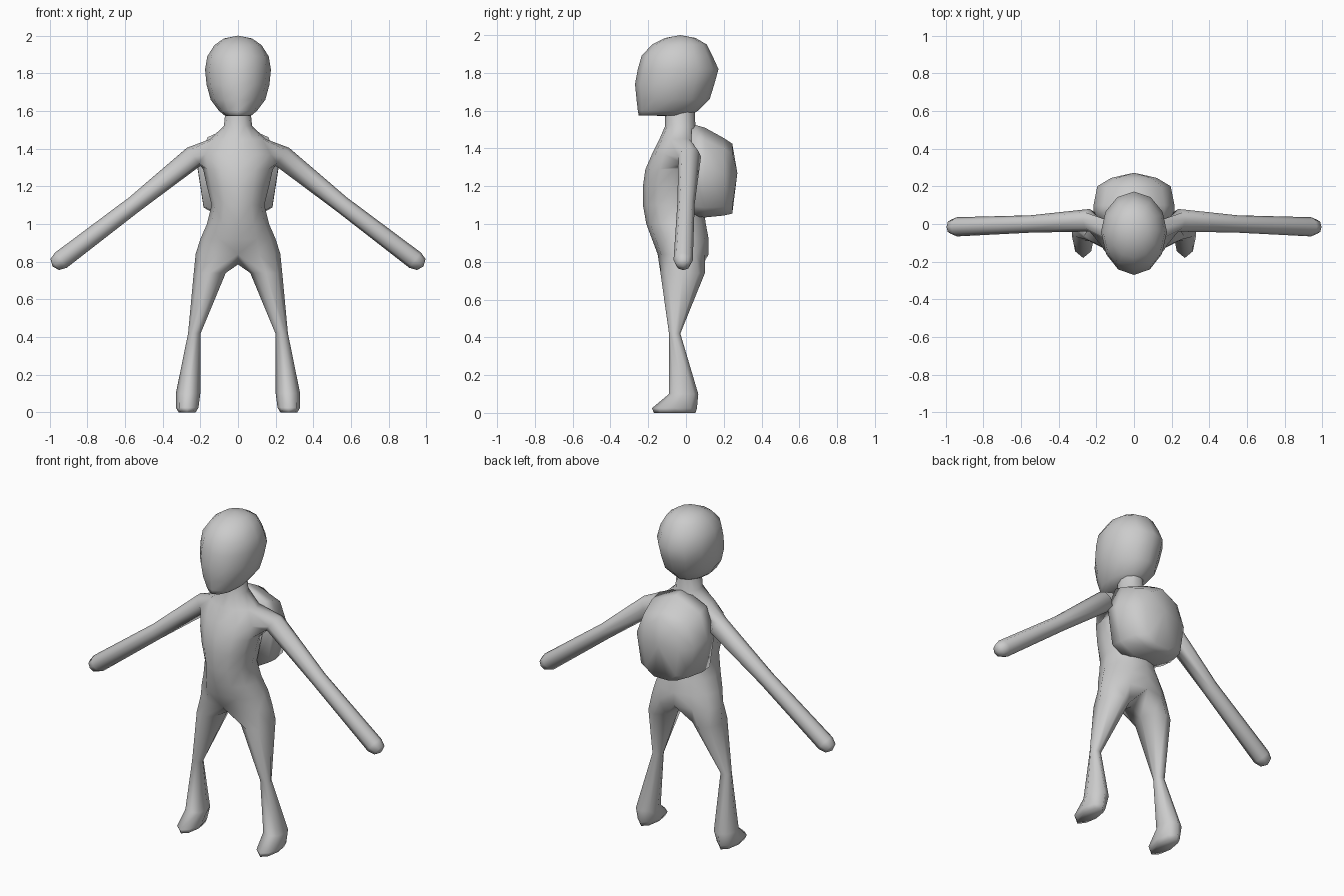
import bpy, bmesh, math
from mathutils import Vector

if "Cube" in bpy.data.objects:
    bpy.data.objects.remove(bpy.data.objects["Cube"])

grey = bpy.data.materials.new("plain grey")
grey.diffuse_color = (0.6, 0.6, 0.6, 1)
grey.use_nodes = True
grey.node_tree.nodes["Principled BSDF"].inputs["Base Color"].default_value = grey.diffuse_color


def finish(bm, name):
    bmesh.ops.remove_doubles(bm, verts=bm.verts, dist=0.0005)
    bmesh.ops.recalc_face_normals(bm, faces=bm.faces)
    me = bpy.data.meshes.new(name)
    bm.to_mesh(me)
    bm.free()
    me.materials.append(grey)
    for p in me.polygons:
        p.use_smooth = True
    ob = bpy.data.objects.new(name, me)
    bpy.context.collection.objects.link(ob)
    return ob


def ring(bm, c, u, v, angles):
    """Ellipse of vertices about c, spanned by vectors u and v."""
    c, u, v = Vector(c), Vector(u), Vector(v)
    return [bm.verts.new(c + u * math.cos(math.radians(a)) + v * math.sin(math.radians(a)))
            for a in angles]


def bridge(bm, a, b, closed=True):
    n = len(a)
    for i in range(n if closed else n - 1):
        j = (i + 1) % n
        bm.faces.new((a[i], a[j], b[j], b[i]))


def fan(bm, loop, tip):
    t = bm.verts.new(tip)
    for i in range(len(loop)):
        bm.faces.new((loop[i], loop[(i + 1) % len(loop)], t))


# Body: half torso, one arm and one leg, mirrored across x = 0
bm = bmesh.new()
torso = [  # height, front y, back y, half width
    (0.84, -0.15, 0.12, 0.225), (0.92, -0.18, 0.12, 0.20), (1.0, -0.21, 0.105, 0.165),
    (1.1, -0.228, 0.09, 0.14), (1.2, -0.228, 0.09, 0.165), (1.29, -0.215, 0.09, 0.185),
    (1.37, -0.18, 0.08, 0.20), (1.45, -0.14, 0.07, 0.15), (1.52, -0.11, 0.05, 0.075),
    (1.62, -0.11, 0.045, 0.065)]
rows = []
for z, yf, yb, rx in torso:
    r = ring(bm, (0, (yf + yb) / 2, z), (rx, 0, 0), (0, (yb - yf) / 2, 0),
             [-90 + 30 * j for j in range(7)])
    r[0].co.x = r[6].co.x = 0
    rows.append(r)
for i in range(len(rows) - 1):
    for j in range(6):
        if i in (5, 6) and j in (2, 3):   # shoulder opening
            continue
        bm.faces.new((rows[i][j], rows[i][j + 1], rows[i + 1][j + 1], rows[i + 1][j]))

# Arm grows out of the shoulder opening
a, b, c = rows[5:8]
loop = [a[2], a[3], a[4], b[4], c[4], c[3], c[2], b[2]]
up = Vector((0.61, 0, 0.79))
for pos, r in (((0.235, 0.02, 1.357), 0.06), ((0.55, 0.0, 1.105), 0.046),
               ((0.94, -0.015, 0.808), 0.051), ((0.973, -0.015, 0.785), 0.037)):
    nxt = ring(bm, pos, (0, r, 0), up * r, [225 + 45 * j for j in range(8)])
    bridge(bm, loop, nxt)
    loop = nxt
fan(bm, loop, (0.985, -0.015, 0.775))

# Leg and foot grow out of the half pelvis plus a crotch point
loop = rows[0] + [bm.verts.new((0, -0.02, 0.785))]
for z, x0, x1, yf, yb in ((0.74, 0.065, 0.235, -0.135, 0.10), (0.42, 0.198, 0.265, -0.09, -0.03),
                          (0.10, 0.20, 0.33, -0.09, 0.065), (0.025, 0.21, 0.33, -0.18, 0.058),
                          (0.0, 0.225, 0.315, -0.17, 0.05)):
    nxt = ring(bm, ((x0 + x1) / 2, (yf + yb) / 2, z), ((x1 - x0) / 2, 0, 0),
               (0, (yb - yf) / 2, 0), [-135 + 45 * j for j in range(8)])
    bridge(bm, loop, nxt)
    loop = nxt
bm.faces.new(loop)

geom = bmesh.ops.duplicate(bm, geom=bm.verts[:] + bm.edges[:] + bm.faces[:])["geom"]
for v in geom:
    if isinstance(v, bmesh.types.BMVert):
        v.co.x *= -1
finish(bm, "body")

# Head: stacked ellipses, chin pushed forward
bm = bmesh.new()
loop = None
for z, yf, yb, rx in ((1.575, -0.25, 0.02, 0.07), (1.60, -0.255, 0.065, 0.10),
                      (1.66, -0.262, 0.125, 0.145), (1.74, -0.27, 0.15, 0.167),
                      (1.82, -0.255, 0.172, 0.175), (1.89, -0.235, 0.14, 0.163),
                      (1.95, -0.18, 0.11, 0.125), (1.985, -0.11, 0.05, 0.075)):
    nxt = ring(bm, (0, (yf + yb) / 2, z), (rx, 0, 0), (0, (yb - yf) / 2, 0),
               [30 * j for j in range(12)])
    if loop:
        bridge(bm, loop, nxt)
    else:
        fan(bm, nxt, (0, -0.1, 1.572))
    loop = nxt
fan(bm, loop, (0, -0.03, 2.0))
finish(bm, "head")

# Backpack: rounded outline lofted backwards to a shallow dome
bm = bmesh.new()
half = [(0, 1), (0.75, 0.72), (1, 0.1), (0.85, -0.78), (0.4, -1)]
outline = half + [(-x, z) for x, z in reversed(half[1:])]
loop = None
for y, rx, z0, z1 in ((0.03, 0.215, 1.04, 1.53), (0.10, 0.215, 1.035, 1.51),
                      (0.20, 0.195, 1.045, 1.455), (0.245, 0.12, 1.055, 1.425)):
    nxt = [bm.verts.new((x * rx, y, (z0 + z1) / 2 + z * (z1 - z0) / 2)) for x, z in outline]
    if loop:
        bridge(bm, loop, nxt)
    else:
        bm.faces.new(nxt)
    loop = nxt
fan(bm, loop, (0, 0.272, 1.27))
finish(bm, "backpack")
